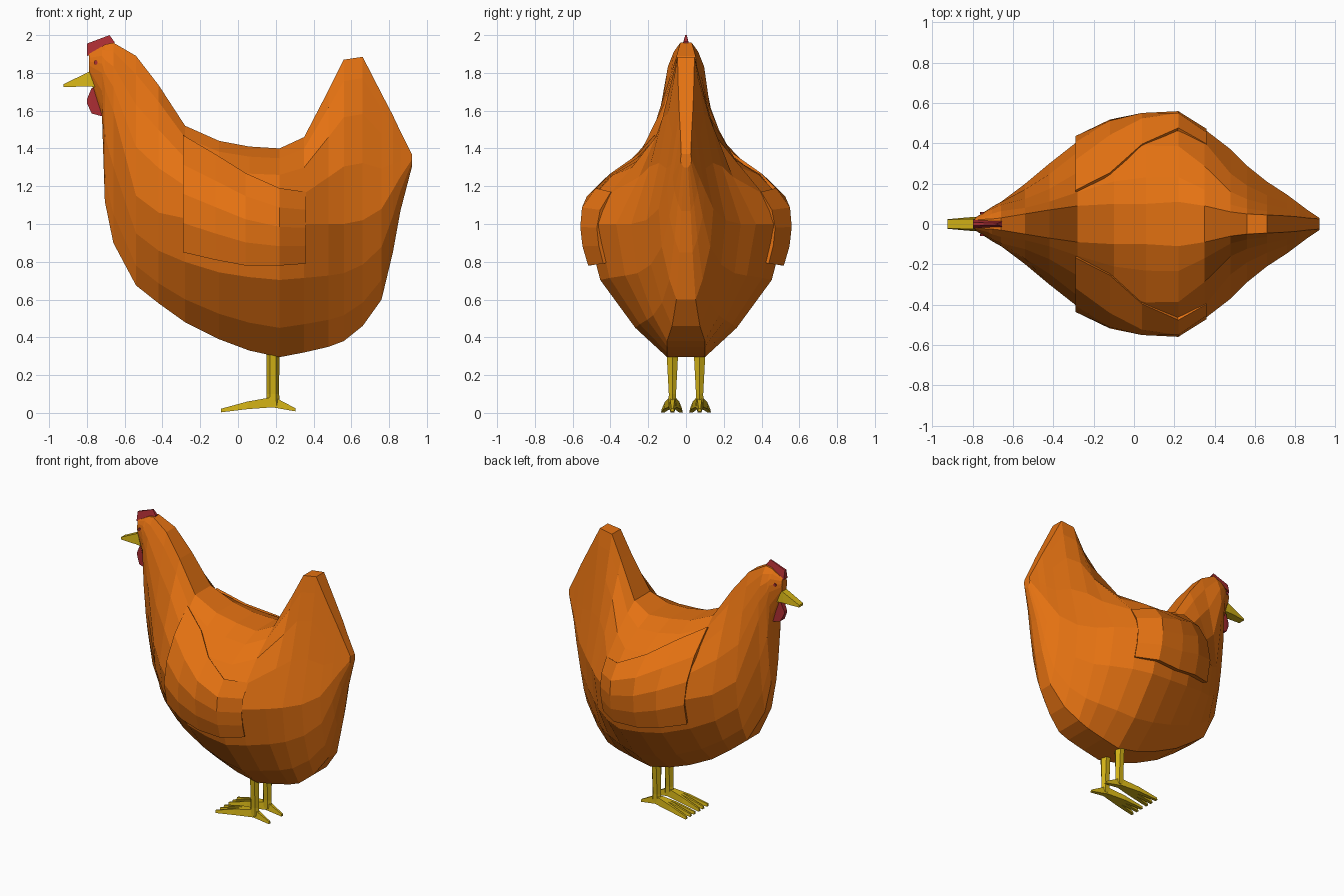
import bpy, bmesh, math
from mathutils import Vector

if "Cube" in bpy.data.objects:
    bpy.data.objects.remove(bpy.data.objects["Cube"])


def material(name, rgb):
    m = bpy.data.materials.new(name)
    m.diffuse_color = (*rgb, 1)
    m.use_nodes = True
    m.node_tree.nodes["Principled BSDF"].inputs["Base Color"].default_value = m.diffuse_color
    return m


ORANGE = material("feather_orange", (0.78, 0.168, 0.006))
YELLOW = material("beak_yellow", (0.64, 0.44, 0.008))
RED = material("comb_red", (0.40, 0.026, 0.032))


def add_mesh(name, verts, faces, mat, closed=True):
    bm = bmesh.new()
    vs = [bm.verts.new(v) for v in verts]
    for f in faces:
        bm.faces.new([vs[i] for i in f])
    if closed:
        bmesh.ops.recalc_face_normals(bm, faces=bm.faces[:])
    me = bpy.data.meshes.new(name)
    bm.to_mesh(me)
    bm.free()
    me.materials.append(mat)
    ob = bpy.data.objects.new(name, me)
    bpy.context.collection.objects.link(ob)
    return ob


def loft(name, rings, mat):
    """Skin a list of equal-length rings and cap both ends."""
    n = len(rings[0])
    verts = [p for r in rings for p in r]
    faces = [(i * n + j, i * n + (j + 1) % n, (i + 1) * n + (j + 1) % n, (i + 1) * n + j)
             for i in range(len(rings) - 1) for j in range(n)]
    faces += [tuple(range(n)), tuple(range(len(verts) - n, len(verts)))]
    return add_mesh(name, verts, faces, mat)


def mirror_y(ob):
    mod = ob.modifiers.new("mirror", 'MIRROR')
    mod.use_axis = (False, True, False)


# Body stations: x, bottom z, top z, top half width, widest half width, widest z, upper fullness
STATIONS = [
    (-0.79, 1.79, 1.90, 0.02, 0.03, 1.84, 2.0),
    (-0.72, 1.57, 1.94, 0.025, 0.075, 1.80, 3.0),
    (-0.705, 1.12, 1.95, 0.025, 0.085, 1.72, 4.0),
    (-0.66, 0.90, 1.96, 0.03, 0.11, 1.60, 4.0),
    (-0.54, 0.675, 1.89, 0.05, 0.20, 1.15, 1.6),
    (-0.42, 0.58, 1.735, 0.07, 0.30, 1.06, 1.4),
    (-0.28, 0.48, 1.52, 0.09, 0.41, 1.03, 1.7),
    (-0.10, 0.39, 1.44, 0.10, 0.49, 1.0, 2.4),
    (0.06, 0.33, 1.41, 0.10, 0.52, 1.0, 2.7),
    (0.22, 0.295, 1.40, 0.11, 0.53, 1.0, 2.5),
    (0.35, 0.32, 1.46, 0.09, 0.47, 1.0, 1.7),
    (0.48, 0.35, 1.71, 0.06, 0.37, 1.0, 0.9),
    (0.56, 0.38, 1.87, 0.05, 0.29, 1.0, 0.85),
    (0.66, 0.46, 1.885, 0.045, 0.21, 1.02, 0.85),
    (0.76, 0.60, 1.69, 0.04, 0.145, 1.08, 0.9),
    (0.82, 0.85, 1.575, 0.035, 0.10, 1.18, 1.0),
    (0.86, 1.07, 1.49, 0.03, 0.07, 1.25, 1.0),
    (0.92, 1.30, 1.37, 0.025, 0.03, 1.34, 1.0),
]


def half_width(st, z):
    x, zb, zt, t, w, zw, p = st
    if z < zw:
        b = min(0.10, 0.35 * w)
        return b + (w - b) * (1 - min(1, (zw - z) / (zw - zb)) ** 2)
    return t + (w - t) * (1 - min(1, (z - zw) / (zt - zw)) ** p)


def station_at(x):
    for a, b in zip(STATIONS, STATIONS[1:]):
        if a[0] <= x <= b[0]:
            k = (x - a[0]) / (b[0] - a[0])
            return [u + (v - u) * k for u, v in zip(a, b)]


# Body with neck, head and tail in one skin
rings = []
for st in STATIONS:
    x, zb, zt, t, w, zw, p = st
    zs = [zw - s * (zw - zb) for s in (1, 0.78, 0.42, 0)]
    zs += [zw + s * (zt - zw) for s in (0.35, 0.65, 0.87, 1)]
    side = [(x, half_width(st, z), z) for z in zs]
    rings.append(side + [(x, -y, z) for _, y, z in reversed(side)])
loft("body", rings, ORANGE)

# Wings: raised shells that follow the body sides
# x, lower z, upper z, lift off the body
WING = [(-0.29, 0.85, 1.47, 0.035), (-0.12, 0.81, 1.37, 0.04), (0.04, 0.78, 1.27, 0.035),
        (0.22, 0.78, 1.19, 0.03), (0.36, 0.79, 1.17, 0.01)]
ROWS = 5
verts = []
for x, lo, hi, lift in WING:
    for r in range(ROWS):
        z = lo + (hi - lo) * r / (ROWS - 1)
        out = lift * (0.4 if r == ROWS - 1 else 1)
        verts.append((x, half_width(station_at(x), z) + out, z))
faces = [(i * ROWS + r, i * ROWS + r + 1, (i + 1) * ROWS + r + 1, (i + 1) * ROWS + r)
         for i in range(len(WING) - 1) for r in range(ROWS - 1)]
wing = add_mesh("wings", verts, faces, ORANGE, closed=False)
if wing.data.polygons[0].normal.y < 0:
    wing.data.flip_normals()
shell = wing.modifiers.new("thickness", 'SOLIDIFY')
shell.thickness = 0.06
shell.offset = -1
mirror_y(wing)


def block(name, sections, mat):
    """Loft of box sections: x, y, low z, high z, low half width, high half width."""
    return loft(name, [[(x, y - a, lo), (x, y + a, lo), (x, y + b, hi), (x, y - b, hi)]
                       for x, y, lo, hi, a, b in sections], mat)


# Head details
block("beak", [(-0.925, 0, 1.725, 1.74, 0.024, 0.022), (-0.80, 0, 1.728, 1.80, 0.035, 0.025),
               (-0.74, 0, 1.725, 1.83, 0.035, 0.025)], YELLOW)
block("comb", [(-0.80, 0, 1.89, 1.955, 0.022, 0.008), (-0.68, 0, 1.92, 2.0, 0.024, 0.004),
               (-0.655, 0, 1.93, 1.965, 0.024, 0.012)], RED)
block("wattle", [(-0.80, 0, 1.64, 1.66, 0.015, 0.015), (-0.775, 0, 1.585, 1.72, 0.025, 0.02),
                 (-0.70, 0, 1.565, 1.73, 0.03, 0.03)], RED)

# Eyes: small six-sided plates on both sides of the head
eye_y = half_width(station_at(-0.753), 1.855)
n = 6
eye = [[(-0.753 + 0.011 * math.cos(k * math.tau / n) , y, 1.855 + 0.011 * math.sin(k * math.tau / n))
        for k in range(n)] for y in (eye_y - 0.001, eye_y + 0.008)]
mirror_y(loft("eyes", eye, RED))

# Legs: six-sided tapered posts
LEG_Y = 0.072
leg = [[(0.185 + rx * math.cos(k * math.tau / 6), LEG_Y + ry * math.sin(k * math.tau / 6), z)
        for k in range(6)]
       for z, rx, ry in ((0.04, 0.036, 0.024), (0.10, 0.033, 0.022), (0.36, 0.034, 0.038))]
mirror_y(loft("legs", leg, YELLOW))

# Toes: three forward, one back on each foot
for label, dy in (("inner", -0.045), ("middle", 0), ("outer", 0.05)):
    toe = block(label + "_toes", [
        (0.19, LEG_Y, 0.03, 0.085, 0.02, 0.014),
        (0.05, LEG_Y + dy * 0.6, 0.02, 0.06, 0.016, 0.009),
        (-0.09, LEG_Y + dy, 0.003, 0.022, 0.010, 0.006)], YELLOW)
    mirror_y(toe)
mirror_y(block("back_toes", [(0.18, LEG_Y, 0.03, 0.09, 0.02, 0.014),
                             (0.305, LEG_Y, 0.008, 0.024, 0.010, 0.006)], YELLOW))
